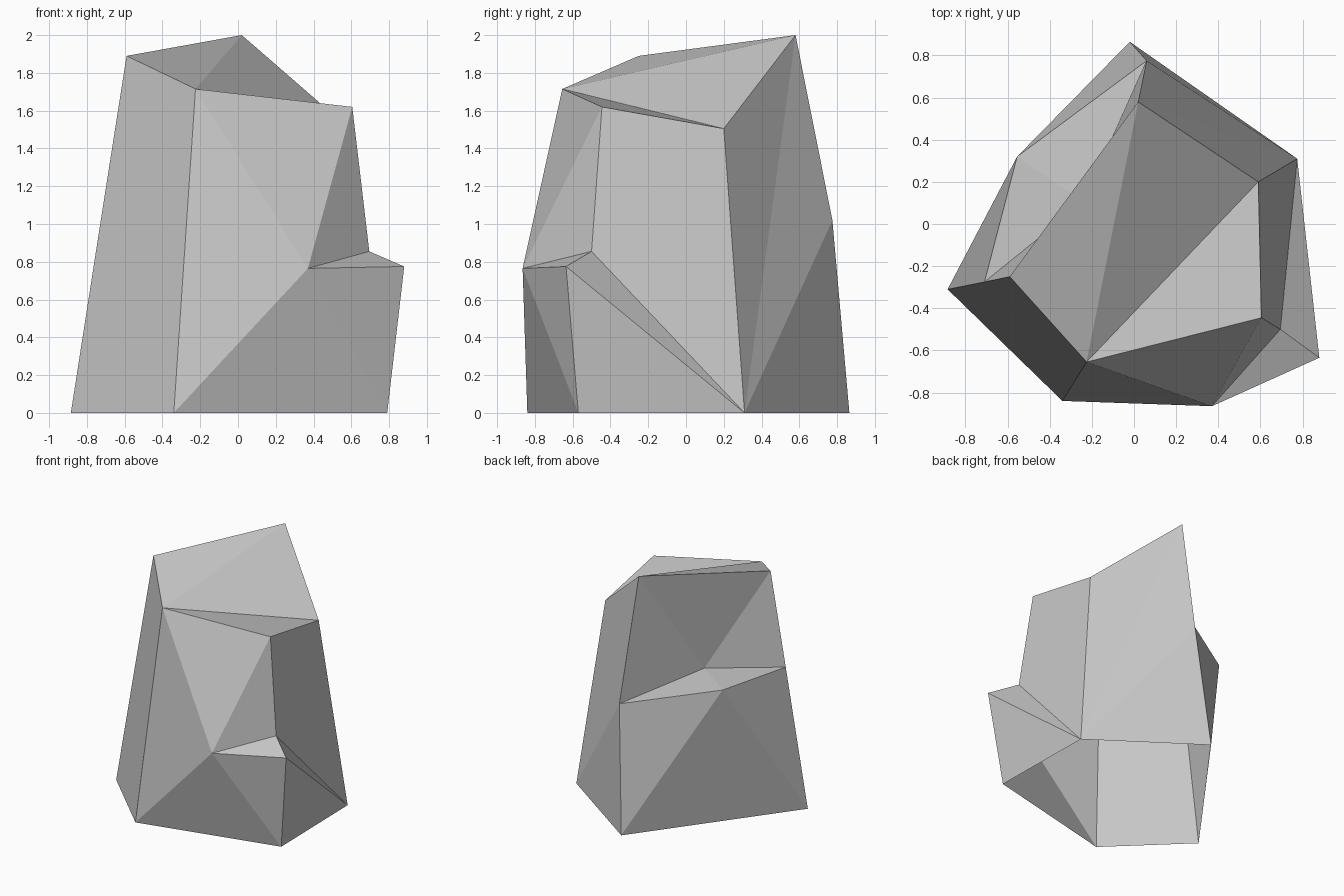
import bpy
import bmesh

default_cube = bpy.data.objects.get("Cube")
if default_cube:
    bpy.data.objects.remove(default_cube, do_unlink=True)

# Stone colour
stone = bpy.data.materials.new("stone_grey")
stone.use_nodes = True
grey = (0.57, 0.57, 0.57, 1)
stone.diffuse_color = grey
shader = next(n for n in stone.node_tree.nodes if n.type == "BSDF_PRINCIPLED")
shader.inputs["Base Color"].default_value = grey
shader.inputs["Roughness"].default_value = 0.9

bm = bmesh.new()
corner = bm.verts.new

# Ground outline
base_west = corner((-0.885, -0.31, 0))
base_front = corner((-0.34, -0.84, 0))
base_east = corner((0.79, -0.57, 0))
base_side = corner((0.775, 0.31, 0))
base_back = corner((-0.02, 0.865, 0))

# Crown
top_west = corner((-0.59, -0.25, 1.89))
top_front = corner((-0.225, -0.655, 1.715))
top_east = corner((0.605, -0.445, 1.62))
top_side = corner((0.59, 0.2, 1.505))
peak = corner((0.02, 0.58, 2))

# Small front ledge
ledge_front = corner((0.37, -0.865, 0.765))
ledge_tip = corner((0.88, -0.635, 0.775))
ledge_inner = corner((0.695, -0.5, 0.855))

# Large back shelf
shelf_west = corner((-0.71, -0.275, 1.125))
shelf_inner = corner((-0.24, 0.105, 1.136))
shelf_outer = corner((-0.555, 0.32, 1.123))
shelf_back = corner((0.06, 0.775, 1.02))

# Facets, wound counter-clockwise from outside; the underside stays open
front_facets = [
    (base_west, base_front, top_front, top_west, shelf_west),
    (base_front, ledge_front, top_front),
    (top_front, ledge_front, top_east),
    (top_east, ledge_front, ledge_inner),
    (ledge_front, ledge_tip, ledge_inner),
    (base_front, base_east, ledge_front),
    (ledge_front, base_east, ledge_tip),
]
side_facets = [
    (base_east, base_side, ledge_tip),
    (ledge_tip, base_side, ledge_inner),
    (ledge_inner, base_side, top_side, top_east),
    (base_side, peak, top_side),
    (base_side, shelf_back, peak),
    (base_side, base_back, shelf_back),
]
crown_facets = [
    (top_front, top_east, top_side),
    (top_front, top_side, peak),
    (top_front, peak, top_west),
]
back_facets = [
    (shelf_back, shelf_inner, peak),
    (peak, shelf_inner, top_west),
    (top_west, shelf_inner, shelf_west),
    (shelf_west, shelf_inner, shelf_outer),
    (shelf_inner, shelf_back, shelf_outer),
    (shelf_outer, shelf_back, base_back),
    (shelf_outer, base_back, base_west),
    (shelf_west, shelf_outer, base_west),
]
for facet in front_facets + side_facets + crown_facets + back_facets:
    bm.faces.new(facet)

mesh = bpy.data.meshes.new("rock")
bm.to_mesh(mesh)
bm.free()
mesh.materials.append(stone)
rock = bpy.data.objects.new("rock", mesh)
bpy.context.collection.objects.link(rock)
